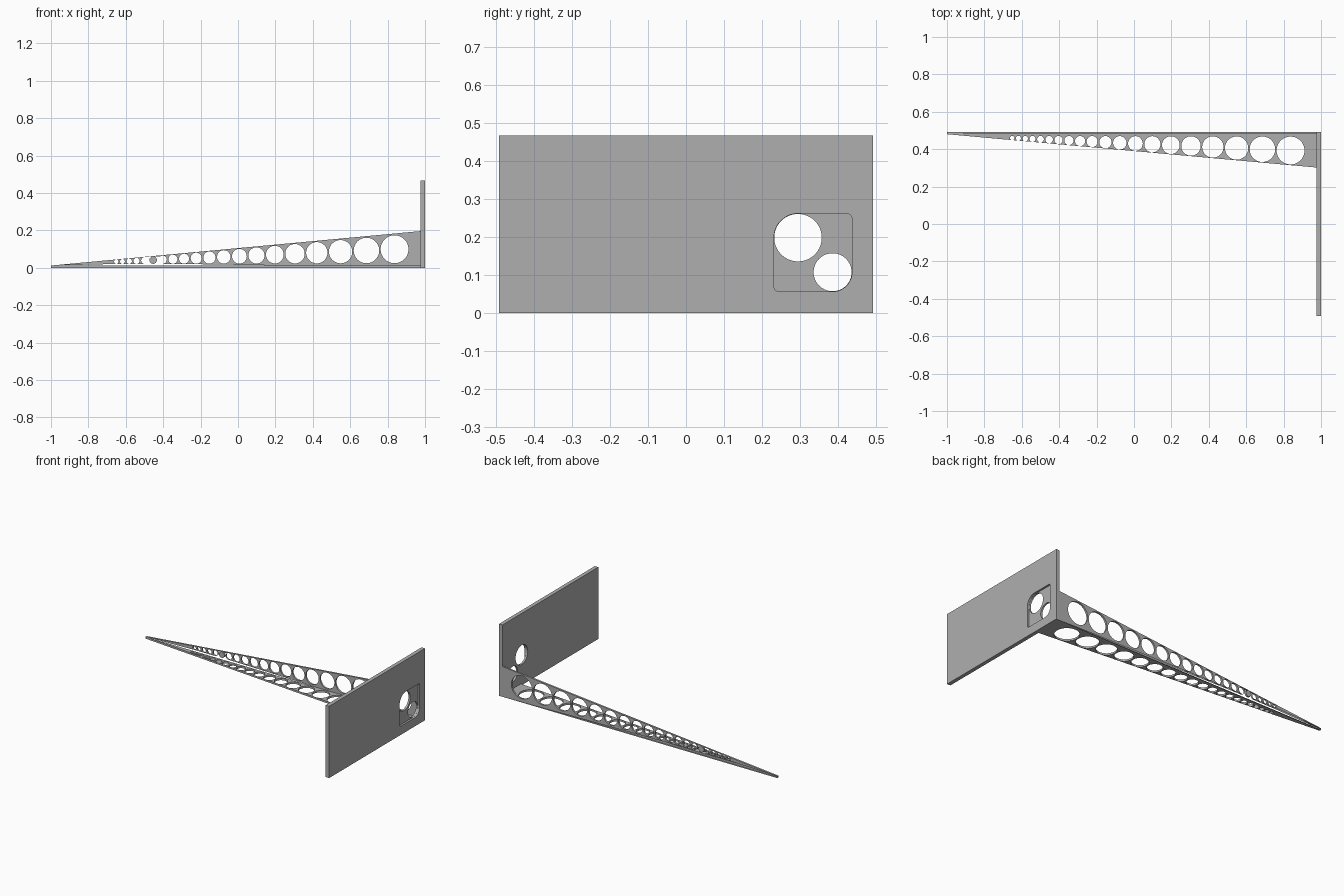
import bpy, bmesh, math
from mathutils import Matrix, Vector

cube = bpy.data.objects.get("Cube")
if cube:
    bpy.data.objects.remove(cube, do_unlink=True)

GREY = (0.43, 0.43, 0.43, 1)
mat = bpy.data.materials.new("plain grey")
mat.use_nodes = True
mat.diffuse_color = GREY
mat.node_tree.nodes["Principled BSDF"].inputs["Base Color"].default_value = GREY

BACK, INNER, WALL = 0.492, 0.975, 0.012


def arc(cx, cy, r, start=0, sweep=360, steps=48):
    """Points on a circular arc; a full circle leaves out the repeated end."""
    count = steps if sweep == 360 else steps + 1
    angles = [math.radians(start + sweep * i / steps) for i in range(count)]
    return [(cx + r * math.cos(a), cy + r * math.sin(a)) for a in angles]


def sheet(name, loops, low, high, frame):
    """Fill an outline with holes and give it thickness along the frame's third axis."""
    curve = bpy.data.curves.new(name, 'CURVE')
    curve.dimensions = '2D'
    curve.fill_mode = 'BOTH'
    curve.extrude = (high - low) / 2
    for loop in loops:
        spline = curve.splines.new('POLY')
        spline.points.add(len(loop) - 1)
        for point, (x, y) in zip(spline.points, loop):
            point.co = (x, y, 0, 1)
        spline.use_cyclic_u = True
    source = bpy.data.objects.new(name + " outline", curve)
    bpy.context.collection.objects.link(source)
    bpy.context.view_layer.update()
    mesh = bpy.data.meshes.new_from_object(
        source.evaluated_get(bpy.context.evaluated_depsgraph_get()))
    bpy.data.objects.remove(source, do_unlink=True)

    mesh.transform(frame @ Matrix.Translation((0, 0, (low + high) / 2)))
    bm = bmesh.new()
    bm.from_mesh(mesh)
    bmesh.ops.remove_doubles(bm, verts=bm.verts, dist=1e-5)
    bmesh.ops.recalc_face_normals(bm, faces=bm.faces)
    bm.to_mesh(mesh)
    bm.free()
    mesh.name = name
    mesh.materials.clear()
    mesh.materials.append(mat)
    obj = bpy.data.objects.new(name, mesh)
    bpy.context.collection.objects.link(obj)
    return obj


def smooth(obj):
    bpy.ops.object.select_all(action='DESELECT')
    obj.select_set(True)
    bpy.context.view_layer.objects.active = obj
    bpy.ops.object.shade_smooth_by_angle(angle=math.radians(30))


# Frames: local axes laid along the named world axes
FLAT = Matrix.Identity(4)
UPRIGHT = Matrix.Rotation(math.pi / 2, 4, 'X')
SIDEWAYS = Matrix(((0, 0, 1, 0), (1, 0, 0, 0), (0, 1, 0, 0), (0, 0, 0, 1)))

# Row of holes shrinking geometrically towards the tip: (x, offset from corner, radius)
holes = []
for i in range(20):
    d = 1.867 * 0.9195 ** i
    holes.append((d - 1.03, 0.015 + 0.045 * d, 0.0423 * d - 0.0045))

# Upright tapering web along the back
outline = [(-1, 0), (INNER, 0), (INNER, 0.196), (-1, WALL)]
smooth(sheet("upright_web", [outline] + [arc(*h) for h in holes],
             -BACK, WALL - BACK, UPRIGHT))

# Flat tapering web along the bottom
outline = [(-1, BACK - WALL), (INNER, 0.302), (INNER, BACK - WALL)]
smooth(sheet("bottom_web", [outline] + [arc(x, BACK - o, r) for x, o, r in holes],
             0, WALL, FLAT))

# End plate with two round through holes
big, small = (0.295, 0.198, 0.0625), (0.386, 0.107, 0.05)
outline = [(-BACK, 0), (BACK, 0), (BACK, 0.467), (-BACK, 0.467)]
plate = sheet("end_plate", [outline, arc(*big, steps=64), arc(*small, steps=64)],
              INNER, 1, SIDEWAYS)

# Shallow pocket around both holes, its corners following their rims
gap, r = 0.001, 0.014
left, right = big[0] - big[2] - gap, small[0] + small[2] + gap
low, top = small[1] - small[2] - gap, big[1] + big[2] + gap
pocket = (arc(left + r, low + r, r, 180, 90, 8)
          + arc(small[0], small[1], small[2] + gap, 270, 90, 16)
          + arc(right - r, top - r, r, 0, 90, 8)
          + arc(big[0], big[1], big[2] + gap, 90, 90, 16))
cutter = sheet("pocket_cutter", [pocket], 0.9875, 1.05, SIDEWAYS)
cutter.hide_render = True
cut = plate.modifiers.new("pocket", 'BOOLEAN')
cut.operation = 'DIFFERENCE'
cut.solver = 'EXACT'
cut.object = cutter
bpy.context.view_layer.objects.active = plate
bpy.ops.object.modifier_apply(modifier=cut.name)
bpy.data.objects.remove(cutter, do_unlink=True)
smooth(plate)
